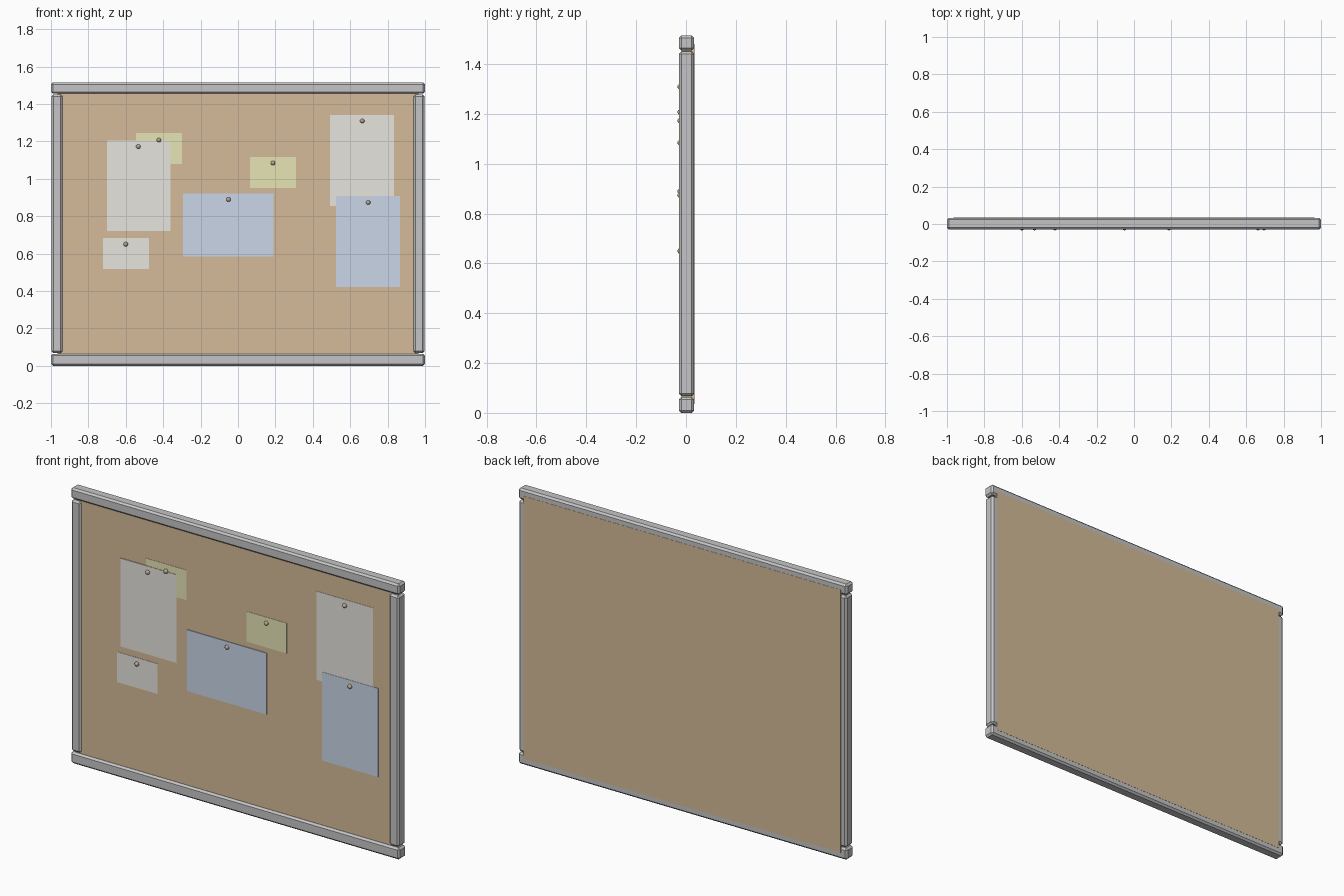
import bpy
from mathutils import Vector

cube = bpy.data.objects.get("Cube")
if cube:
    bpy.data.objects.remove(cube, do_unlink=True)


def material(name, r, g, b):
    mat = bpy.data.materials.new(name)
    mat.use_nodes = True
    mat.diffuse_color = (r, g, b, 1)
    mat.node_tree.nodes["Principled BSDF"].inputs["Base Color"].default_value = (r, g, b, 1)
    return mat


METAL = material("frame grey", 0.56, 0.56, 0.57)
CORK = material("cork tan", 0.66, 0.50, 0.32)
WHITE = material("paper white", 0.80, 0.78, 0.73)
YELLOW = material("paper yellow", 0.79, 0.78, 0.46)
BLUE = material("paper blue", 0.60, 0.69, 0.82)
BRASS = material("pin brown", 0.50, 0.39, 0.27)


def box(name, mat, x, y, z, bevel=0):
    """Box from (min, max) ranges, with optional chamfered edges."""
    low, high = Vector((x[0], y[0], z[0])), Vector((x[1], y[1], z[1]))
    bpy.ops.mesh.primitive_cube_add(size=1, location=(low + high) / 2)
    obj = bpy.context.object
    obj.name = name
    obj.scale = high - low
    bpy.ops.object.transform_apply(location=False, rotation=False, scale=True)
    obj.data.materials.append(mat)
    if bevel:
        mod = obj.modifiers.new("chamfer", "BEVEL")
        mod.width = bevel
        mod.segments = 1
    return obj


# Frame bars
DEPTH = (-0.029, 0.033)
box("bottom_rail", METAL, (-1, 1), DEPTH, (0, 0.064), 0.01)
box("top_rail", METAL, (-1, 1), DEPTH, (1.455, 1.515), 0.01)
for side, x in (("right", (-0.997, -0.938)), ("left", (0.938, 0.997))):
    box(side + "_rail", METAL, x, DEPTH, (0.068, 1.45), 0.01)

# Cork panel, lapping over the back of the frame
FRONT = -0.018
box("cork_panel", CORK, (-0.965, 0.965), (FRONT, 0.034), (0.035, 1.48))

# Pinned notes: name, colour, x range, z range, lift off the cork, pin position
notes = [
    ("tall_note_right", WHITE, (-0.70, -0.36), (0.72, 1.205), 0.004, (-0.533, 1.172)),
    ("small_yellow_note_right", YELLOW, (-0.546, -0.30), (1.08, 1.245), 0.0015, (-0.423, 1.207)),
    ("small_white_note", WHITE, (-0.723, -0.476), (0.517, 0.683), 0.0015, (-0.60, 0.65)),
    ("wide_blue_note", BLUE, (-0.295, 0.19), (0.583, 0.92), 0.004, (-0.051, 0.889)),
    ("small_yellow_note_left", YELLOW, (0.064, 0.31), (0.95, 1.116), 0.0015, (0.187, 1.084)),
    ("tall_note_left", WHITE, (0.492, 0.835), (0.854, 1.341), 0.0015, (0.664, 1.309)),
    ("tall_blue_note", BLUE, (0.525, 0.867), (0.42, 0.907), 0.003, (0.696, 0.873)),
]
for name, mat, x, z, lift, pin in notes:
    box(name, mat, x, (FRONT - lift, FRONT + 0.001), z)
    # Round pin head
    bpy.ops.mesh.primitive_uv_sphere_add(segments=16, ring_count=8, radius=0.012,
                                         location=(pin[0], -0.022, pin[1]))
    head = bpy.context.object
    head.name = name + "_pin"
    head.data.materials.append(BRASS)
    bpy.ops.object.shade_smooth()
